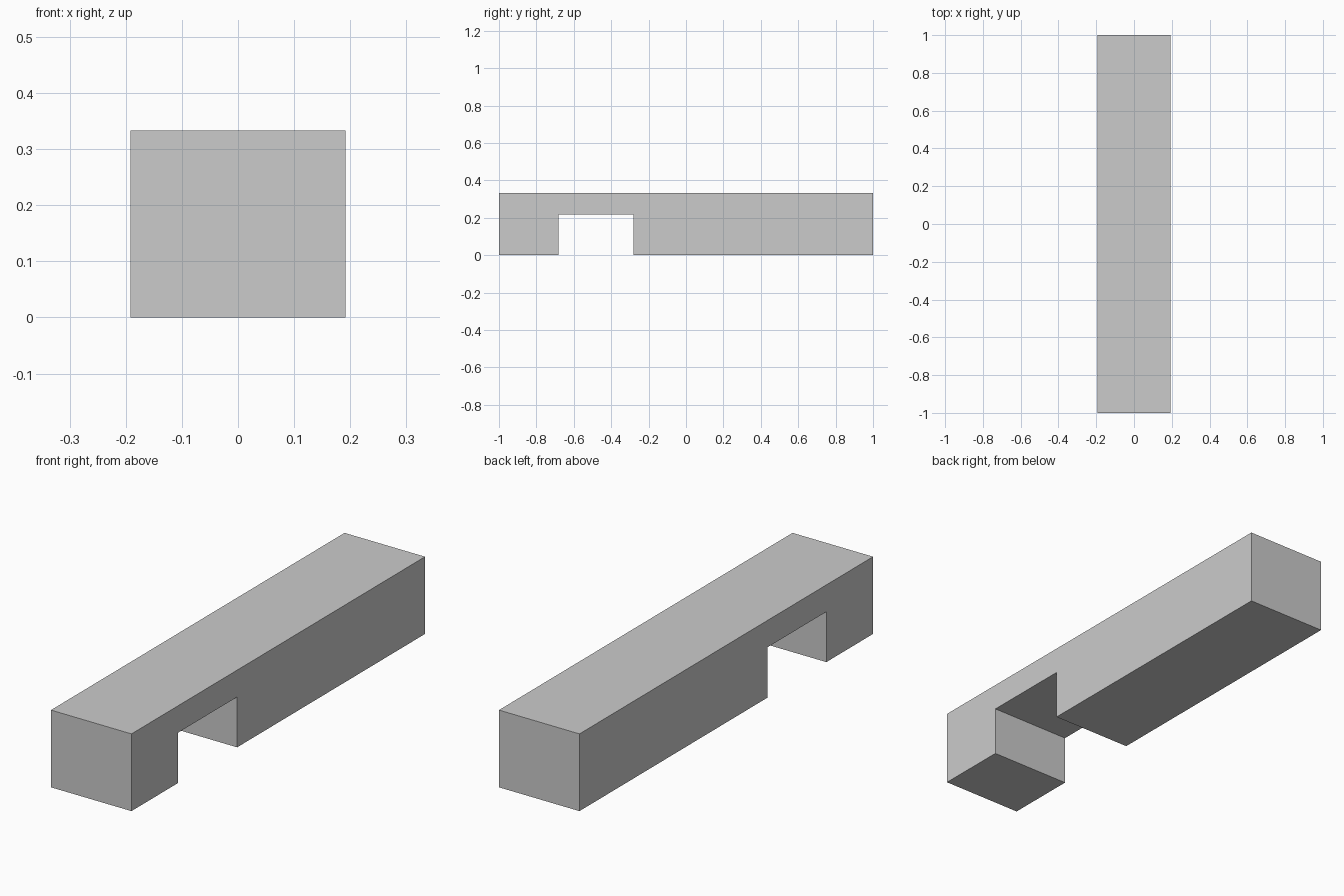
import bpy

if "Cube" in bpy.data.objects:
    bpy.data.objects.remove(bpy.data.objects["Cube"])

HALF_WIDTH = 0.192
TOP = 0.333


def block(name, y0, y1, z0=0.0):
    """Full-width box from y0 to y1, rising from z0 to the common top."""
    bpy.ops.mesh.primitive_cube_add(size=1, location=(0, (y0 + y1) / 2, (z0 + TOP) / 2))
    obj = bpy.context.object
    obj.name = name
    obj.scale = (2 * HALF_WIDTH, y1 - y0, TOP - z0)
    bpy.ops.object.transform_apply(location=False, rotation=False, scale=True)
    return obj


# Front foot, then the thin span over the opening
block("front_block", -1.0, -0.682)
block("bridge_span", -0.682, -0.28, 0.217)

# Solid rear body, in three adjoining sections
block("middle_block", -0.28, 0.05)
block("rear_middle_block", 0.05, 0.36)
block("rear_block", 0.36, 1.0)
